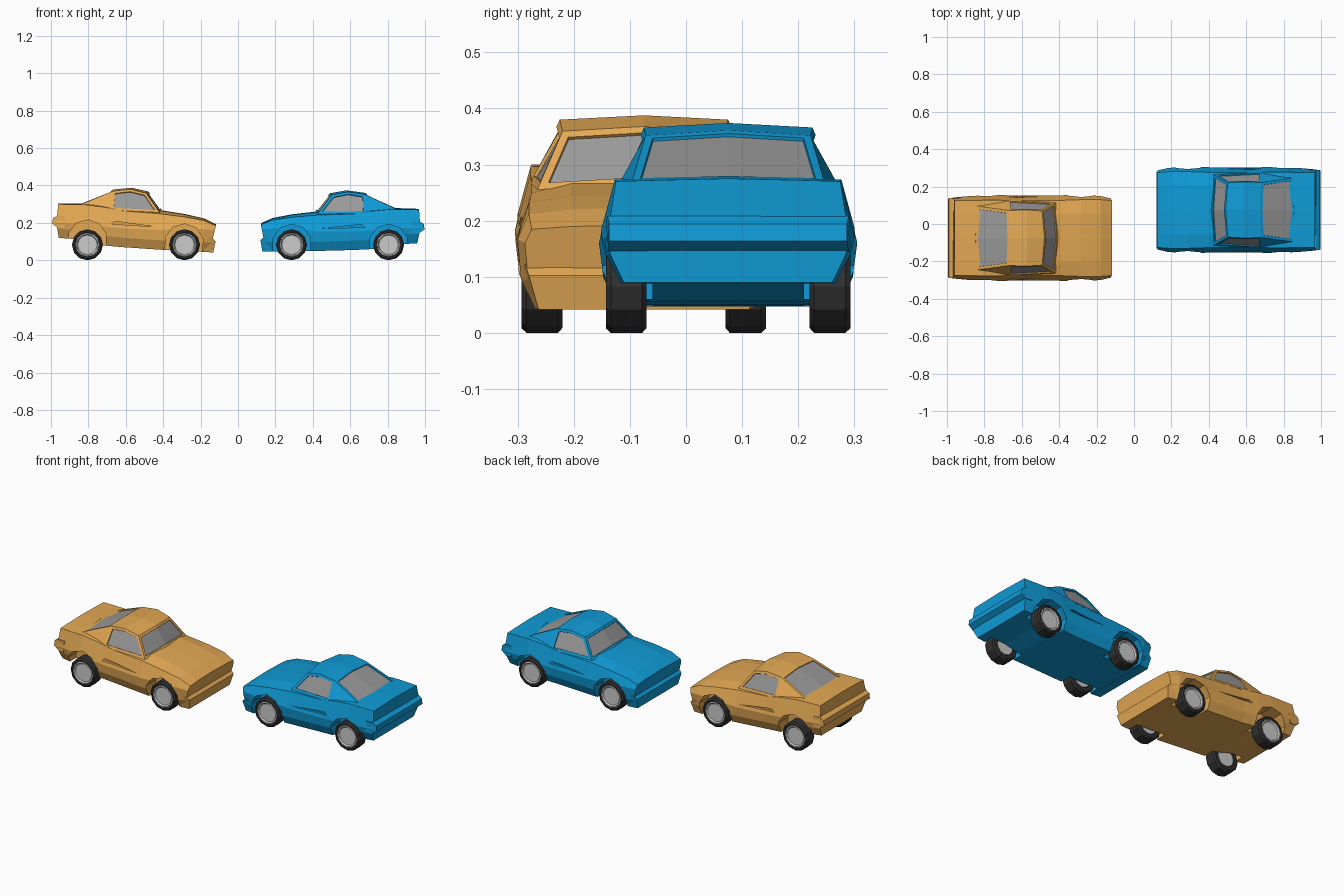
import bpy, bmesh, math
from mathutils import Matrix, Vector

if "Cube" in bpy.data.objects:
    bpy.data.objects.remove(bpy.data.objects["Cube"])


def material(name, rgb):
    m = bpy.data.materials.new(name)
    m.diffuse_color = (*rgb, 1)
    m.use_nodes = True
    m.node_tree.nodes["Principled BSDF"].inputs["Base Color"].default_value = m.diffuse_color
    return m


DARK = material("tyre_dark", (0.03, 0.03, 0.03))
GLASS = material("glass_grey", (0.32, 0.32, 0.32))


def loft(bm, rings):
    """Skin a list of equal-length rings and cap both ends."""
    rows = [[bm.verts.new(p) for p in r] for r in rings]
    n = len(rows[0])
    for a, b in zip(rows, rows[1:]):
        for i in range(n):
            j = (i + 1) % n
            bm.faces.new((a[i], a[j], b[j], b[i]))
    bm.faces.new(rows[0])
    bm.faces.new(rows[-1])


def finish(bm, name, matrix, mats):
    bmesh.ops.recalc_face_normals(bm, faces=bm.faces[:])
    bm.transform(matrix)
    me = bpy.data.meshes.new(name)
    bm.to_mesh(me)
    bm.free()
    ob = bpy.data.objects.new(name, me)
    bpy.context.collection.objects.link(ob)
    for m in mats:
        me.materials.append(m)
    return ob


def prism(bm, pts, y0, y1):
    loft(bm, [[(x, y, z) for x, z in pts] for y in (y0, y1)])


def bumper(name, pts, matrix, paint):
    bm = bmesh.new()
    loft(bm, [[(x, s * y, z) for x, z, y in pts] for s in (-1, 1)])
    finish(bm, name, matrix, [paint])


# Body stations: x, top z, shoulder y, shoulder z, widest y, widest z, bottom z, end slant
STATIONS = [
    (0.122, 0.198, 0.200, 0.190, 0.212, 0.165, 0.050, 0.20),
    (0.185, 0.226, 0.205, 0.215, 0.225, 0.170, 0.048, 0),
    (0.290, 0.246, 0.205, 0.230, 0.230, 0.165, 0.048, 0),
    (0.430, 0.262, 0.200, 0.242, 0.228, 0.155, 0.050, 0),
    (0.620, 0.266, 0.200, 0.248, 0.226, 0.155, 0.055, 0),
    (0.720, 0.278, 0.202, 0.264, 0.230, 0.160, 0.060, 0),
    (0.820, 0.280, 0.202, 0.273, 0.230, 0.170, 0.085, 0),
    (0.980, 0.275, 0.200, 0.270, 0.216, 0.170, 0.090, -0.22),
]


def body_ring(x, top, ys, zs, yw, zw, zb, slant):
    half = [(0, top), (0.13, top - 0.003), (ys, zs), (yw, zw),
            (yw - 0.006, zb + 0.05), (yw - 0.03, zb)]
    full = half + [(-y, z) for y, z in reversed(half[1:])]
    return [(x + slant * max(0, 0.19 - z) - (0.012 if slant < 0 and z > 0.25 else 0), y, z)
            for y, z in full]


def make_body(prefix, matrix, paint):
    bm = bmesh.new()
    loft(bm, [body_ring(*s) for s in STATIONS])
    body = finish(bm, prefix + "_body", matrix, [paint])
    # wheel arches and side scoops
    bm = bmesh.new()
    for s in (-1, 1):
        for cx in (0.288, 0.805):
            arch = [(cx + 0.105 * math.cos((k + 0.5) * math.pi / 5),
                     0.088 + 0.105 * math.sin((k + 0.5) * math.pi / 5)) for k in range(10)]
            prism(bm, arch, s * 0.135, s * 0.3)
        prism(bm, [(0.45, 0.171), (0.68, 0.176), (0.66, 0.191)], s * 0.206, s * 0.3)
    cutter = finish(bm, "arch_cutter", matrix, [paint])
    cutter.hide_render = True
    mod = body.modifiers.new("arches", "BOOLEAN")
    mod.operation, mod.solver, mod.object = "DIFFERENCE", "EXACT", cutter
    dg = bpy.context.evaluated_depsgraph_get()
    cut = bpy.data.meshes.new_from_object(body.evaluated_get(dg))
    body.modifiers.clear()
    body.data = cut
    bpy.data.objects.remove(cutter)


def make_cabin(prefix, matrix, paint):
    # spine runs over the roof: windscreen base, header, peak, rear header, tail
    centre = [(0.412, 0.260), (0.490, 0.358), (0.580, 0.374), (0.675, 0.361), (0.868, 0.274)]
    side = [(0.425, 0.190, 0.248), (0.502, 0.145, 0.349), (0.588, 0.150, 0.366),
            (0.680, 0.147, 0.352), (0.860, 0.172, 0.268), (0.685, 0.203, 0.250)]
    bm = bmesh.new()
    c = [bm.verts.new((x, 0, z)) for x, z in centre]
    sides = [[bm.verts.new((x, s * y, z)) for x, y, z in side] for s in (-1, 1)]
    front, rear, panes = [], [], []
    for v in sides:
        strip = [bm.faces.new((c[i], c[i + 1], v[i + 1], v[i])) for i in range(4)]
        front.append(strip[0])
        rear.append(strip[3])
        panes.append([bm.faces.new((v[0], v[1], v[2], v[3], v[5]))])
        bm.faces.new((v[5], v[3], v[4]))
    l, r = sides
    bm.faces.new((c[0], l[0], l[5], l[4], c[4], r[4], r[5], r[0]))
    bmesh.ops.recalc_face_normals(bm, faces=bm.faces[:])
    for faces in [front, rear] + panes:
        bmesh.ops.inset_region(bm, faces=faces, thickness=0.014, use_even_offset=True)
        bmesh.ops.inset_region(bm, faces=faces, thickness=0.001, depth=-0.006)
        for f in faces:
            f.material_index = 1
    finish(bm, prefix + "_cabin", matrix, [paint, GLASS])


def make_wheels(prefix, matrix):
    def lathe(name, profile, cx, s, mats):
        bm = bmesh.new()
        loft(bm, [[(cx + r * math.sin(k * math.pi / 6), s * y, 0.083 - r * math.cos(k * math.pi / 6))
                   for k in range(12)] for r, y in profile])
        finish(bm, name, matrix, mats)

    for end, cx in (("front", 0.286), ("rear", 0.805)):
        for hand, s in (("left", 1), ("right", -1)):
            tag = f"{prefix}_{end}_{hand}_"
            lathe(tag + "tyre", [(0.05, 0.152), (0.055, 0.145), (0.074, 0.145), (0.083, 0.153),
                                 (0.083, 0.209), (0.075, 0.218), (0.066, 0.218), (0.064, 0.206)],
                  cx, s, [DARK])
            lathe(tag + "rim", [(0.064, 0.204), (0.064, 0.215), (0.058, 0.216), (0.052, 0.209)],
                  cx, s, [])
            lathe(tag + "inner_hub", [(0.05, 0.149), (0.05, 0.158)], cx, s, [])


def make_car(prefix, rgb, placement, pitch):
    paint = material(prefix + "_paint", rgb)
    pivot = Matrix.Translation((0.25, 0, 0.1))
    tilted = placement @ pivot @ Matrix.Rotation(pitch, 4, "Y") @ pivot.inverted()
    make_body(prefix, tilted, paint)
    make_cabin(prefix, tilted, paint)
    # bumpers: profile points as x, z, half width
    bumper(prefix + "_front_bumper", [(0.145, 0.128, 0.212), (0.120, 0.108, 0.205), (0.130, 0.047, 0.188),
                                      (0.180, 0.047, 0.195), (0.180, 0.128, 0.220)], tilted, paint)
    bumper(prefix + "_rear_bumper", [(0.972, 0.208, 0.215), (0.994, 0.194, 0.212), (0.997, 0.164, 0.212),
                                     (0.968, 0.145, 0.215), (0.93, 0.145, 0.220), (0.93, 0.208, 0.216)],
           tilted, paint)
    make_wheels(prefix, placement)


shift = Matrix.Translation((0, 0.075, 0))
make_car("blue_car", (0.005, 0.33, 0.68), shift, 0)
make_car("orange_car", (0.78, 0.40, 0.09), Matrix.Rotation(math.pi, 4, "Z") @ shift, -0.042)
